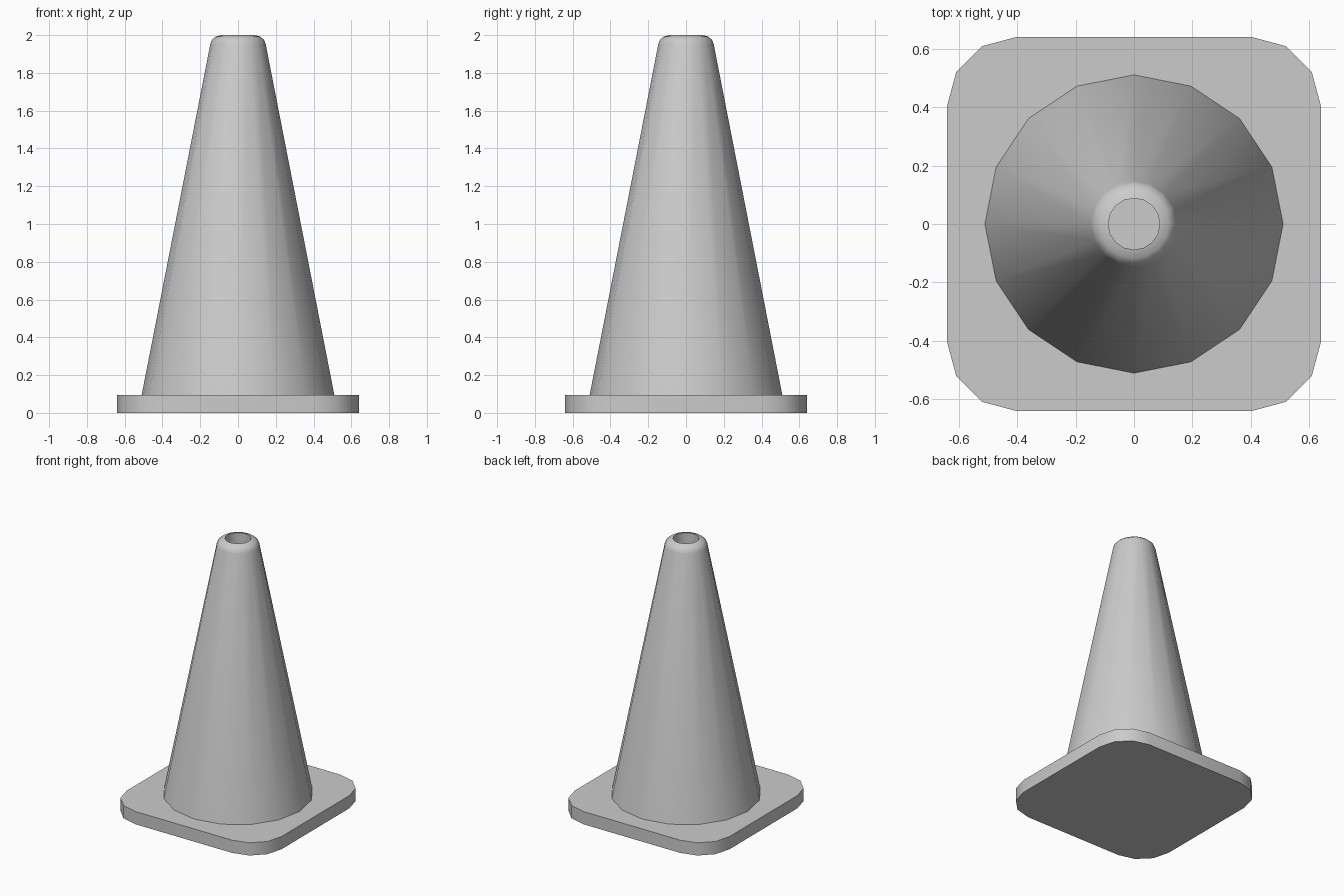
import bpy, bmesh
from math import sin, cos, pi, radians

if "Cube" in bpy.data.objects:
    bpy.data.objects.remove(bpy.data.objects["Cube"], do_unlink=True)

BASE_TOP = 0.095
SIDES = 16

grey = bpy.data.materials.new("plain grey")
grey.use_nodes = True
colour = (0.6, 0.6, 0.6, 1)
grey.diffuse_color = colour
grey.node_tree.nodes["Principled BSDF"].inputs["Base Color"].default_value = colour


def finish(name, bm, angle):
    bmesh.ops.recalc_face_normals(bm, faces=bm.faces)
    mesh = bpy.data.meshes.new(name)
    bm.to_mesh(mesh)
    bm.free()
    mesh.materials.append(grey)
    obj = bpy.data.objects.new(name, mesh)
    bpy.context.collection.objects.link(obj)
    bpy.ops.object.select_all(action='DESELECT')
    obj.select_set(True)
    bpy.context.view_layer.objects.active = obj
    bpy.ops.object.shade_smooth_by_angle(angle=radians(angle))
    return obj


# Base plate: square with three-segment rounded corners
bm = bmesh.new()
outline = []
for corner in range(4):
    middle = pi / 4 + corner * pi / 2
    cx, cy = 0.4 * 2 ** 0.5 * cos(middle), 0.4 * 2 ** 0.5 * sin(middle)
    for step in range(4):
        a = corner * pi / 2 + step * pi / 6
        outline.append(bm.verts.new((cx + 0.24 * cos(a), cy + 0.24 * sin(a), 0)))
plate = bm.faces.new(outline)
top = bmesh.ops.extrude_face_region(bm, geom=[plate], use_keep_orig=True)
bmesh.ops.translate(bm, vec=(0, 0, BASE_TOP),
                    verts=[g for g in top["geom"] if isinstance(g, bmesh.types.BMVert)])
finish("base_plate", bm, 40)

# Cone body: lathed profile with a rounded rim and a round socket in the top
profile = [(0.51, BASE_TOP), (0.147, 1.95), (0.138, 1.975), (0.118, 1.992),
           (0.088, 2.0), (0.088, 1.7)]
bm = bmesh.new()
rings = [[bm.verts.new((r * cos(2 * pi * i / SIDES), r * sin(2 * pi * i / SIDES), z))
          for i in range(SIDES)] for r, z in profile]
for low, high in zip(rings, rings[1:]):
    for i in range(SIDES):
        j = (i + 1) % SIDES
        bm.faces.new((low[i], low[j], high[j], high[i]))
bm.faces.new(rings[0])
bm.faces.new(rings[-1])
finish("cone_body", bm, 40)
